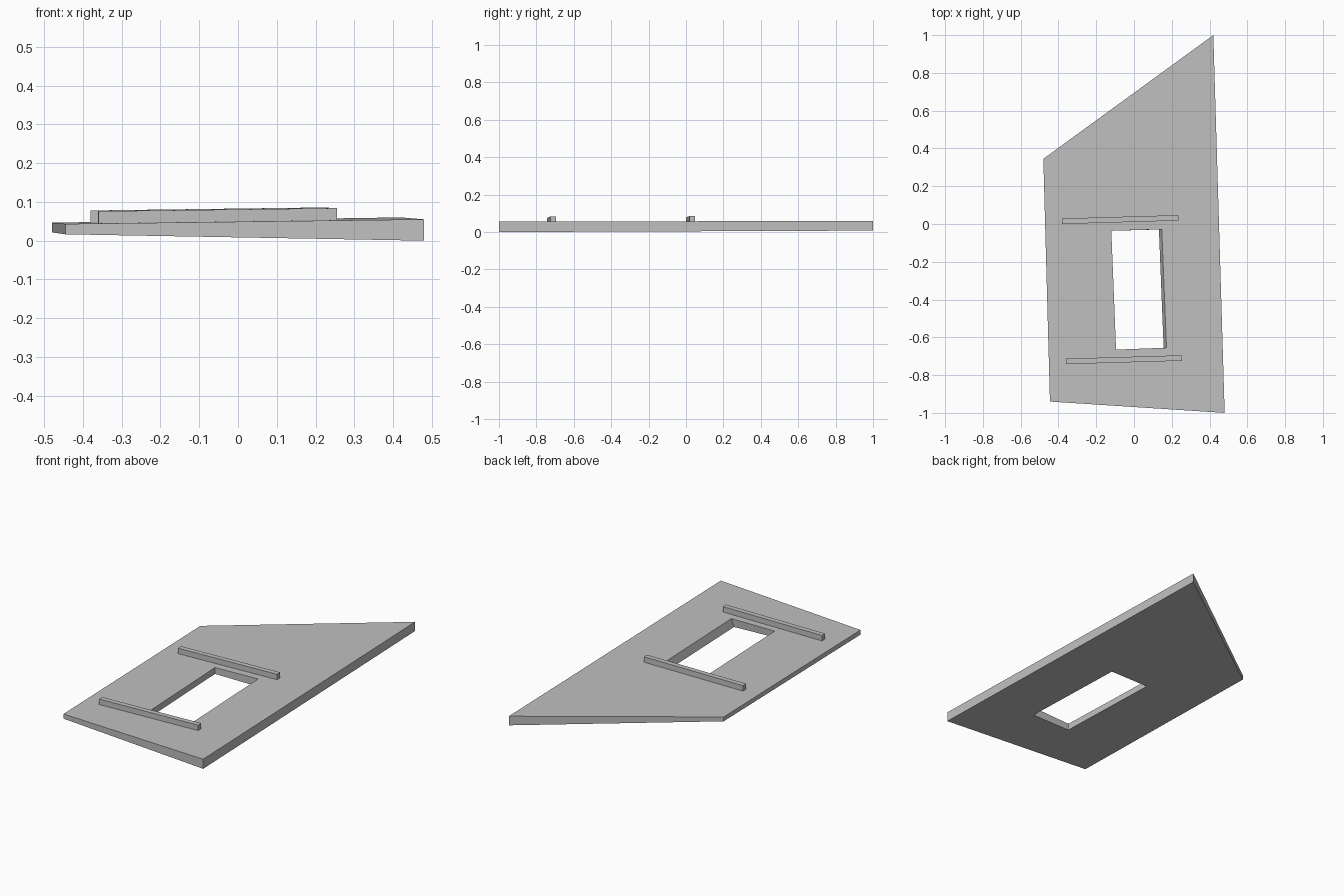
import bpy, bmesh

cube = bpy.data.objects.get("Cube")
if cube:
    bpy.data.objects.remove(cube, do_unlink=True)

grey = bpy.data.materials.new("light_grey")
grey.use_nodes = True
colour = (0.527, 0.527, 0.527, 1)
grey.diffuse_color = colour
grey.node_tree.nodes["Principled BSDF"].inputs["Base Color"].default_value = colour


def top_z(x, y):
    return 0.0517 + 0.013 * x + 0.0029 * y


def bottom_z(x, y):
    return 0.0118 - 0.0175 * x + 0.0034 * y


def finish(bm, name):
    bmesh.ops.recalc_face_normals(bm, faces=bm.faces)
    mesh = bpy.data.meshes.new(name)
    bm.to_mesh(mesh)
    bm.free()
    mesh.materials.append(grey)
    obj = bpy.data.objects.new(name, mesh)
    bpy.context.collection.objects.link(obj)
    return obj


def ring(bm, corners, height):
    return [bm.verts.new((x, y, height(x, y))) for x, y in corners]


def band(bm, a, b):
    n = len(a)
    for i in range(n):
        j = (i + 1) % n
        bm.faces.new((a[i], a[j], b[j], b[i]))


# Tapered panel with a rectangular opening
outline = [(-0.445, -0.94), (0.48, -1), (0.42, 1), (-0.48, 0.345)]
hole_top = [(-0.095, -0.665), (0.172, -0.655), (0.147, -0.028), (-0.12, -0.036)]
hole_bottom = [(-0.095, -0.668), (0.157, -0.658), (0.132, -0.029), (-0.12, -0.036)]

bm = bmesh.new()
outer_top = ring(bm, outline, top_z)
outer_bottom = ring(bm, outline, bottom_z)
inner_top = ring(bm, hole_top, top_z)
inner_bottom = ring(bm, hole_bottom, bottom_z)
band(bm, outer_top, inner_top)
band(bm, inner_top, inner_bottom)
band(bm, inner_bottom, outer_bottom)
band(bm, outer_bottom, outer_top)
finish(bm, "panel")


# Two battens lying on the panel, either side of the opening
def batten(name, x, y):
    corners = [(x, y), (x + 0.615, y + 0.018),
               (x + 0.614, y + 0.047), (x - 0.001, y + 0.029)]
    bm = bmesh.new()
    low = ring(bm, corners, lambda px, py: top_z(px, py) - 0.002)
    high = ring(bm, corners, lambda px, py: top_z(px, py) + 0.031)
    band(bm, low, high)
    bm.faces.new(low)
    bm.faces.new(high)
    finish(bm, name)


batten("back_batten", -0.38, 0.0)
batten("front_batten", -0.36, -0.742)
